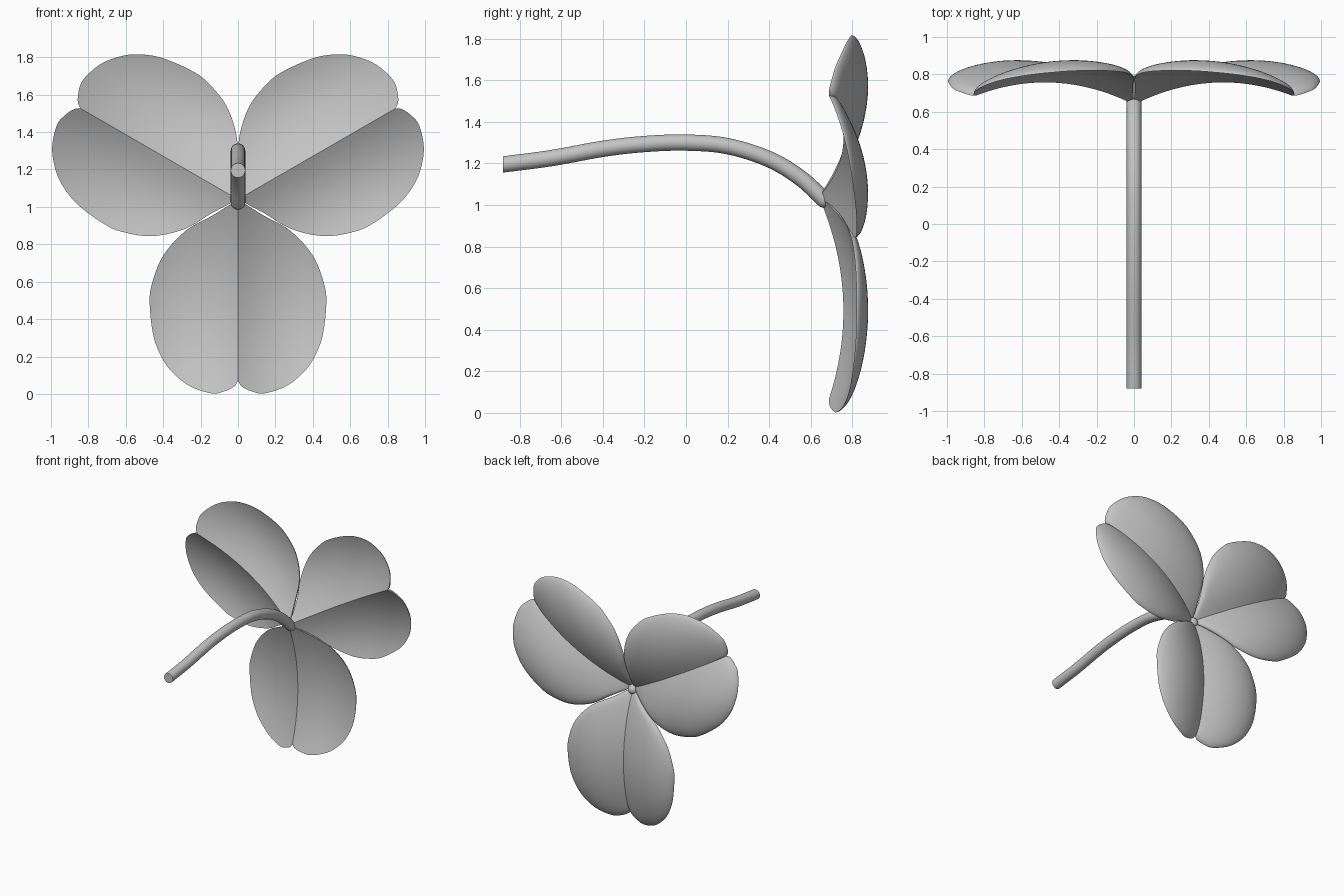
import bpy, bmesh, math
from mathutils import Vector, Matrix

old = bpy.data.objects.get("Cube")
if old:
    bpy.data.objects.remove(old)

GREY = (0.55, 0.55, 0.55, 1)
mat = bpy.data.materials.new("plain grey")
mat.use_nodes = True
mat.diffuse_color = GREY
bsdf = next(n for n in mat.node_tree.nodes if n.type == 'BSDF_PRINCIPLED')
bsdf.inputs["Base Color"].default_value = GREY

HUB_Z = 1.04
TIP = 0.97


def smooth_path(points, steps):
    """Catmull-Rom curve through the points."""
    p = [Vector(q) for q in points]
    p = [2 * p[0] - p[1]] + p + [2 * p[-1] - p[-2]]
    out = []
    for a, b, c, d in zip(p, p[1:], p[2:], p[3:]):
        for i in range(steps):
            t = i / steps
            out.append(0.5 * (2 * b + (c - a) * t + (2 * a - 5 * b + 4 * c - d) * t ** 2
                              + (3 * b - a - 3 * c + d) * t ** 3))
    return out + [p[-2]]


def finish(obj, angle):
    obj.data.materials.append(mat)
    bpy.ops.object.select_all(action='DESELECT')
    obj.select_set(True)
    bpy.context.view_layer.objects.active = obj
    bpy.ops.object.shade_smooth_by_angle(angle=math.radians(angle))


# Half-leaf outline: (distance from crease, distance from hub)
outline = smooth_path([(0, 0), (.135, .085), (.28, .168), (.40, .30), (.46, .45), (.472, .56),
                       (.452, .73), (.405, .85), (.345, .93), (.255, 1.0), (.14, 1.037),
                       (.07, 1.025), (.02, 1.0), (0, TIP)], 5)


def front_depth(w, s):
    """Arched crease with a scooped lobe on each side."""
    return .757 - .39 * (s - .55) ** 2 + .552 * w - .885 * w * w


def leaf_mesh():
    bm = bmesh.new()
    cols, last = 18, len(outline) - 1
    for side in (-1, 1):
        for back in (0, 1):
            grid = []
            for i, rim in enumerate(outline):
                u = i / last
                ends = math.sqrt(max(0, 1 - (2 * u - 1) ** 12))
                row = []
                for j in range(cols + 1):
                    t = math.sin(math.pi / 2 * j / cols)
                    w = rim.x * t
                    s = TIP * u * (1 - t) + rim.y * t
                    thick = .034 * ends * math.sqrt(max(0, 1 - t ** 6))
                    row.append(bm.verts.new((side * w, front_depth(w, s) + back * thick, -s)))
                grid.append(row)
            for r0, r1 in zip(grid, grid[1:]):
                for j in range(cols):
                    bm.faces.new((r0[j], r0[j + 1], r1[j + 1], r1[j]))
    bmesh.ops.remove_doubles(bm, verts=bm.verts, dist=2e-5)
    bmesh.ops.dissolve_degenerate(bm, edges=bm.edges, dist=1e-5)
    bmesh.ops.recalc_face_normals(bm, faces=bm.faces)
    return bm


# Three leaves around the hub
for name, turn in (("lower_leaf", 0), ("left_leaf", -120), ("right_leaf", 120)):
    bm = leaf_mesh()
    bm.transform(Matrix.Translation((0, 0, HUB_Z)) @ Matrix.Rotation(math.radians(turn), 4, 'Y'))
    mesh = bpy.data.meshes.new(name)
    bm.to_mesh(mesh)
    bm.free()
    leaf = bpy.data.objects.new(name, mesh)
    bpy.context.collection.objects.link(leaf)
    finish(leaf, 35)

# Curved stem swept from a round section
path = smooth_path([(-.88, 1.195), (-.65, 1.225), (-.4, 1.27), (-.2, 1.293), (0, 1.30),
                    (.2, 1.283), (.4, 1.22), (.55, 1.13), (.665, 1.025)], 6)
RADIUS, SIDES = .039, 24
bm = bmesh.new()
rings = []
for i, p in enumerate(path):
    tangent = (path[min(i + 1, len(path) - 1)] - path[max(i - 1, 0)]).normalized()
    if i == 0:
        tangent = Vector((1, 0))
    ring = []
    for k in range(SIDES):
        a = 2 * math.pi * k / SIDES
        n = RADIUS * math.sin(a)
        ring.append(bm.verts.new((RADIUS * math.cos(a), p.x - tangent.y * n, p.y + tangent.x * n)))
    rings.append(ring)
for r0, r1 in zip(rings, rings[1:]):
    for k in range(SIDES):
        m = (k + 1) % SIDES
        bm.faces.new((r0[k], r0[m], r1[m], r1[k]))
bm.faces.new(rings[0])
bm.faces.new(rings[-1])
bmesh.ops.recalc_face_normals(bm, faces=bm.faces)
mesh = bpy.data.meshes.new("stem")
bm.to_mesh(mesh)
bm.free()
stem = bpy.data.objects.new("stem", mesh)
bpy.context.collection.objects.link(stem)
finish(stem, 40)

# Rounded stem end behind the leaves
bpy.ops.mesh.primitive_uv_sphere_add(segments=24, ring_count=12, radius=RADIUS,
                                     location=(0, path[-1].x, path[-1].y))
knob = bpy.context.object
knob.name = "stem_end"
finish(knob, 40)
